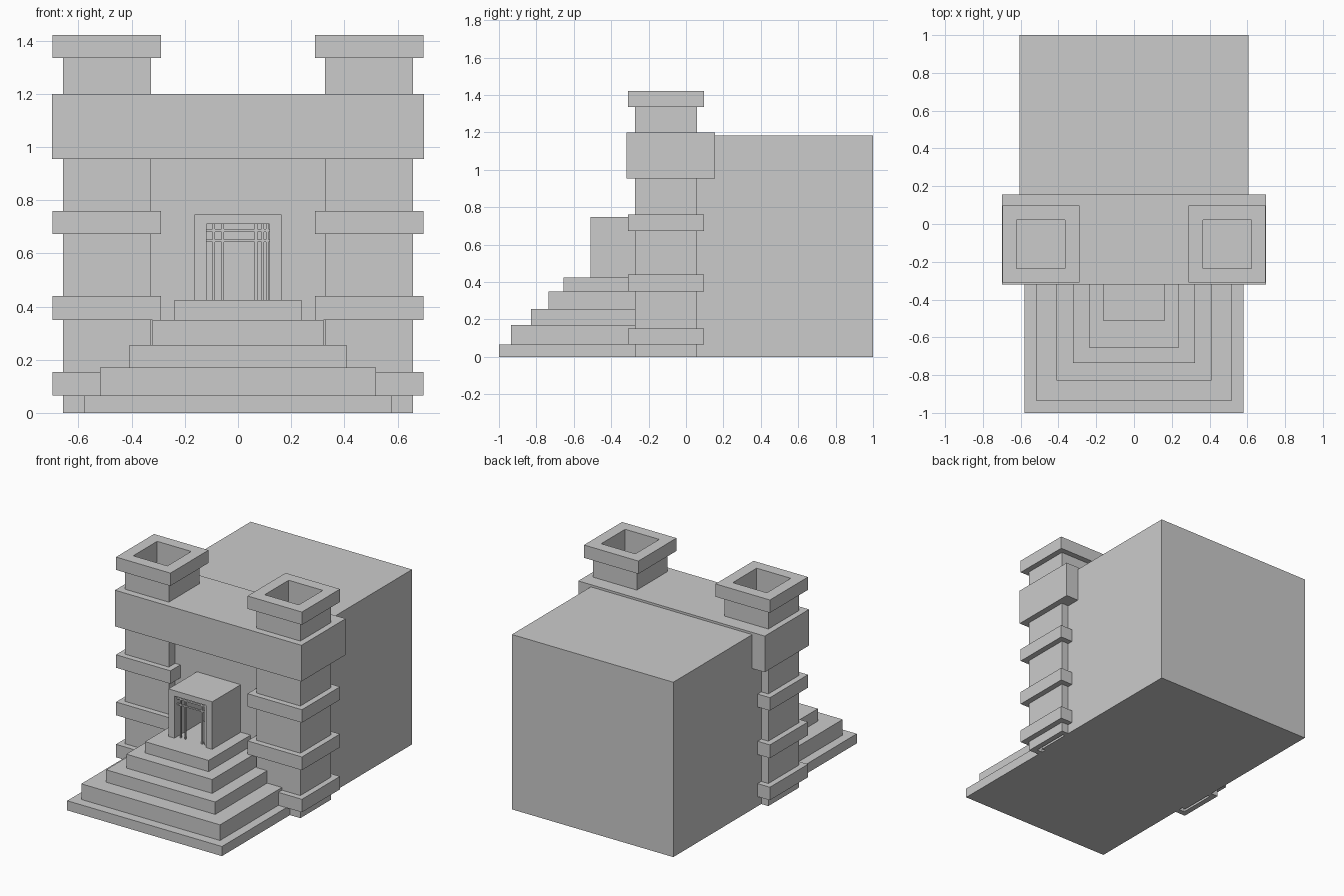
import bpy, bmesh

if "Cube" in bpy.data.objects:
    bpy.data.objects.remove(bpy.data.objects["Cube"])


def make_object(name, bm):
    bmesh.ops.recalc_face_normals(bm, faces=bm.faces)
    mesh = bpy.data.meshes.new(name)
    bm.to_mesh(mesh)
    bm.free()
    obj = bpy.data.objects.new(name, mesh)
    bpy.context.collection.objects.link(obj)
    return obj


def add_box(bm, x0, x1, y0, y1, z0, z1):
    verts = bmesh.ops.create_cube(bm, size=1)["verts"]
    for v in verts:
        v.co.x = x1 if v.co.x > 0 else x0
        v.co.y = y1 if v.co.y > 0 else y0
        v.co.z = z1 if v.co.z > 0 else z0


def box(name, *bounds):
    bm = bmesh.new()
    add_box(bm, *bounds)
    return make_object(name, bm)


def square_tube(name, cx, cy, profile):
    """Sweep a closed (half width, z) profile around a square."""
    bm = bmesh.new()
    corners = ((-1, -1), (1, -1), (1, 1), (-1, 1))
    loops = [[bm.verts.new((cx + sx * h, cy + sy * h, z)) for sx, sy in corners]
             for h, z in profile]
    for i, a in enumerate(loops):
        b = loops[(i + 1) % len(loops)]
        for k in range(4):
            n = (k + 1) % 4
            bm.faces.new((a[k], a[n], b[n], b[k]))
    return make_object(name, bm)


WALL_Y = -0.205   # front wall of the building

# Main building and the beam spanning both towers
box("main_hall", -0.605, 0.605, WALL_Y, 1.0, 0, 1.185)
box("front_beam", -0.699, 0.699, -0.319, 0.155, 0.955, 1.20)

# Hollow towers with projecting bands
SHAFT, BAND, HOLE = 0.165, 0.204, 0.128
profile = [(HOLE, 0), (SHAFT, 0)]
for z0, z1 in ((0.065, 0.153), (0.35, 0.44), (0.672, 0.76)):
    profile += [(SHAFT, z0), (BAND, z0), (BAND, z1), (SHAFT, z1)]
profile += [(SHAFT, 1.335), (BAND, 1.335), (BAND, 1.422), (HOLE, 1.422)]
for side, label in ((-1, "left"), (1, "right")):
    square_tube(label + "_tower", side * 0.493, -0.107, profile)

# Stepped entrance stairs: half width, front y, top z
bottom = 0
steps = ((0.58, -1.0, 0.065), (0.52, -0.935, 0.171), (0.409, -0.828, 0.255),
         (0.322, -0.736, 0.349), (0.238, -0.655, 0.425))
for i, (half, front, top) in enumerate(steps):
    box(f"stair_{i + 1}", -half, half, front, WALL_Y, bottom, top)
    bottom = top

# Entrance porch: an arch profile extruded back to the wall
bm = bmesh.new()
arch = ((-0.164, 0.425), (-0.164, 0.747), (0.164, 0.747), (0.164, 0.425),
        (0.119, 0.425), (0.119, 0.71), (-0.119, 0.71), (-0.119, 0.425))
face = bm.faces.new([bm.verts.new((x, -0.51, z)) for x, z in arch])
ext = bmesh.ops.extrude_face_region(bm, geom=[face], use_keep_orig=True)
for v in ext["geom"]:
    if isinstance(v, bmesh.types.BMVert):
        v.co.y = WALL_Y
make_object("entrance_porch", bm)

# Thin lattice bars inside the opening
bm = bmesh.new()
for x0, x1 in ((-0.096, -0.087), (-0.062, -0.053), (0.063, 0.073),
               (0.088, 0.098), (0.105, 0.115)):
    add_box(bm, x0, x1, -0.485, -0.475, 0.425, 0.71)
for z0, z1 in ((0.681, 0.692), (0.643, 0.652)):
    add_box(bm, -0.119, 0.119, -0.485, -0.475, z0, z1)
make_object("entrance_lattice", bm)
